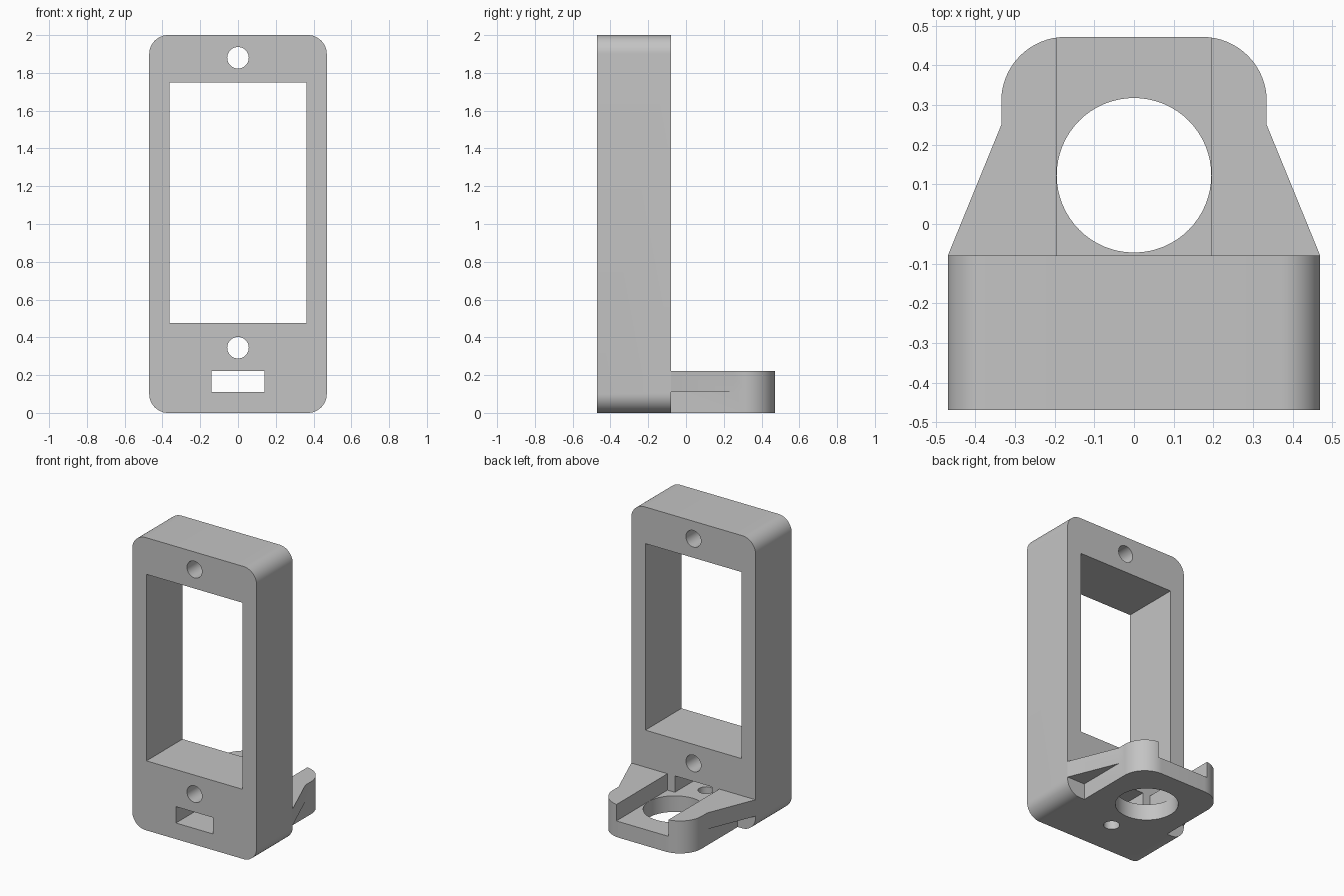
import bpy, bmesh
from math import sin, cos, pi, radians
from mathutils import Vector

if "Cube" in bpy.data.objects:
    bpy.data.objects.remove(bpy.data.objects["Cube"])

grey = bpy.data.materials.new("light grey")
grey.use_nodes = True
colour = (0.55, 0.55, 0.55, 1)
grey.diffuse_color = colour
grey.node_tree.nodes["Principled BSDF"].inputs["Base Color"].default_value = colour

FRONT, BACK = -0.47, -0.08      # frame depth range
FLOOR, TOP = 0.11, 0.222        # shelf floor and wall heights


def prism(name, outline, lo, hi, axis="z"):
    """Extrude a 2D outline: (x, y) along z, or (x, z) along y."""
    bm = bmesh.new()
    place = (lambda u, v, t: (u, v, t)) if axis == "z" else (lambda u, v, t: (u, t, v))
    face = bm.faces.new([bm.verts.new(place(u, v, lo)) for u, v in outline])
    grown = bmesh.ops.extrude_face_region(bm, geom=[face])["geom"]
    moved = [g for g in grown if isinstance(g, bmesh.types.BMVert)]
    bmesh.ops.translate(bm, verts=moved, vec=Vector(place(0, 0, hi - lo)))
    bmesh.ops.recalc_face_normals(bm, faces=bm.faces)
    mesh = bpy.data.meshes.new(name)
    bm.to_mesh(mesh)
    bm.free()
    mesh.materials.append(grey)
    obj = bpy.data.objects.new(name, mesh)
    bpy.context.collection.objects.link(obj)
    return obj


def arc(cu, cv, r, start, end, steps):
    angles = [radians(start + (end - start) * i / steps) for i in range(steps + 1)]
    return [(cu + r * cos(a), cv + r * sin(a)) for a in angles]


def circle(cu, cv, r, n=48):
    return arc(cu, cv, r, 0, 360, n)[:-1]


def rect(u0, u1, v0, v1):
    return [(u0, v0), (u1, v0), (u1, v1), (u0, v1)]


def rounded_rect(u, v0, v1, r):
    corners = [(u - r, v1 - r, 0), (r - u, v1 - r, 90),
               (r - u, v0 + r, 180), (u - r, v0 + r, 270)]
    return [p for cu, cv, a in corners for p in arc(cu, cv, r, a, a + 90, 12)]


def mirrored(half):
    """Complete a right-hand outline by mirroring it across x = 0."""
    return half + [(-x, y) for x, y in reversed(half)]


def combine(base, other, operation):
    mod = base.modifiers.new(operation, "BOOLEAN")
    mod.operation, mod.solver, mod.object = operation, "EXACT", other
    bpy.context.view_layer.objects.active = base
    bpy.ops.object.modifier_apply(modifier=mod.name)
    bpy.data.objects.remove(other)


# Upright rounded frame
mount = prism("mounting_frame", rounded_rect(0.47, 0, 2, 0.1), FRONT, BACK, "y")

# Shelf: narrow lower body, and upper walls that flare out to the frame
rear = arc(0.173, 0.31, 0.162, 0, 90, 16)
lower = prism("shelf_body", mirrored([(0.335, -0.2)] + rear), 0, TOP)
flare = [(0.47, BACK - 0.05), (0.47, BACK), (0.335, 0.25)]
upper = prism("shelf_wings", mirrored(flare + rear), FLOOR, TOP)
for part in (lower, upper):
    combine(mount, part, "UNION")

# Window, screw holes and slot through the frame
cutters = [
    prism("window", rect(-0.363, 0.363, 0.475, 1.75), -0.6, 0.0, "y"),
    prism("upper_screw_hole", circle(0, 1.88, 0.057, 32), -0.6, 0.0, "y"),
    prism("lower_screw_hole", circle(0, 0.345, 0.057, 32), -0.6, 0.0, "y"),
    prism("slot", rect(-0.14, 0.14, FLOOR, TOP), -0.6, 0.0, "y"),
    # Open channel along the shelf, with two holes in its floor
    prism("channel", rect(-0.196, 0.196, BACK, 0.6), FLOOR, 0.4),
    prism("large_hole", circle(0, 0.123, 0.195, 64), -0.1, FLOOR + 0.05),
    prism("small_hole", circle(0, -0.216, 0.05, 32), -0.1, FLOOR + 0.05),
]
for cutter in cutters:
    combine(mount, cutter, "DIFFERENCE")

# Smooth the curved walls, keep hard edges
bpy.ops.object.select_all(action="DESELECT")
mount.select_set(True)
bpy.context.view_layer.objects.active = mount
bpy.ops.object.shade_smooth_by_angle(angle=radians(25))
